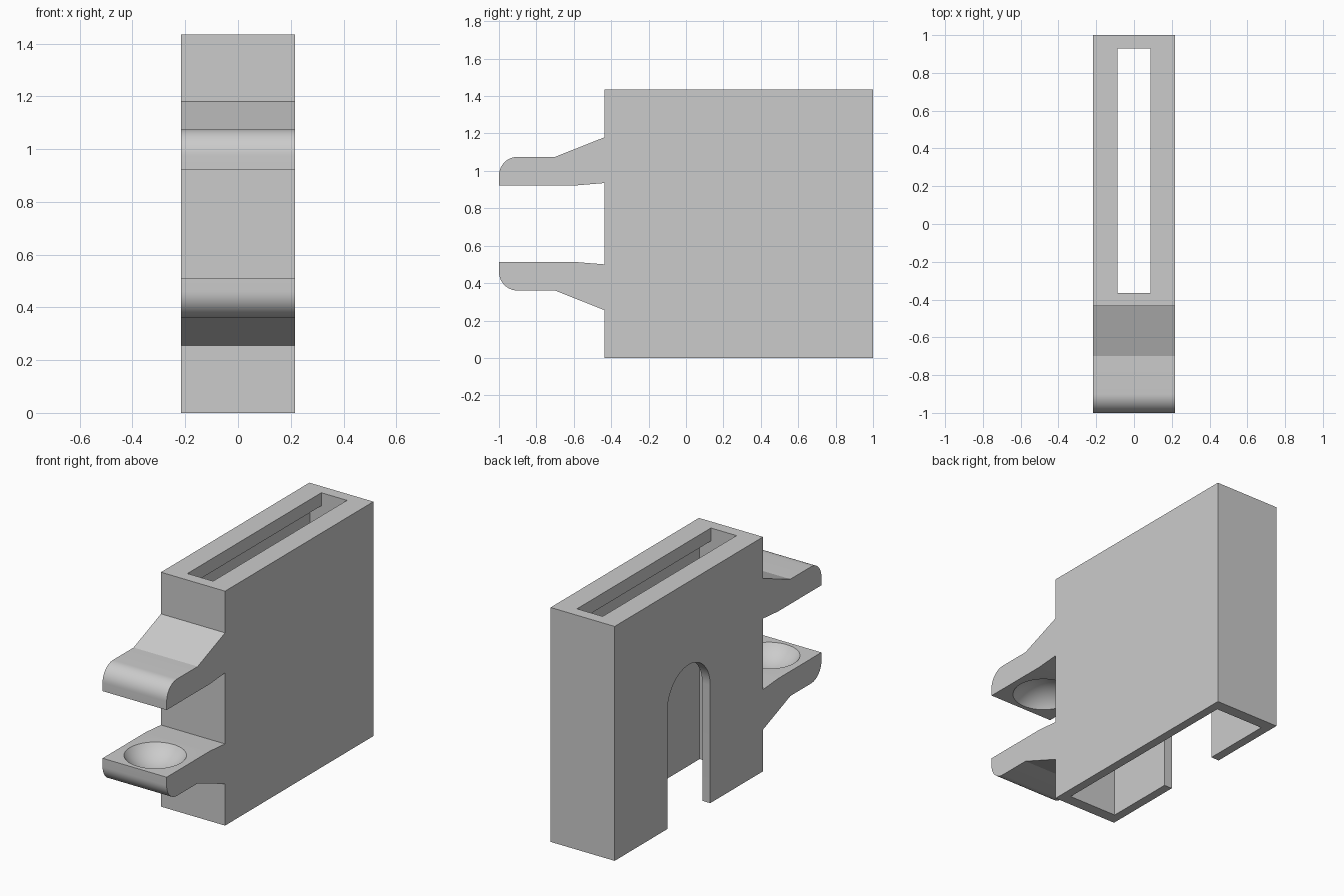
import bpy, bmesh, math

if "Cube" in bpy.data.objects:
    bpy.data.objects.remove(bpy.data.objects["Cube"], do_unlink=True)

HALF_W, HEIGHT = 0.217, 1.435
FRONT, BACK = -0.435, 1.0
END_WALL, SIDE_WALL, LIP = 0.07, 0.054, 0.08

grey = bpy.data.materials.new("plain grey")
grey.use_nodes = True
grey.diffuse_color = (0.6, 0.6, 0.6, 1)
grey.node_tree.nodes["Principled BSDF"].inputs["Base Color"].default_value = (0.6, 0.6, 0.6, 1)


def make_object(name, bm):
    bmesh.ops.recalc_face_normals(bm, faces=bm.faces)
    mesh = bpy.data.meshes.new(name)
    bm.to_mesh(mesh)
    bm.free()
    mesh.materials.append(grey)
    obj = bpy.data.objects.new(name, mesh)
    bpy.context.collection.objects.link(obj)
    return obj


def extrude_profile(name, points, x0, x1):
    """Prism from a (y, z) outline, running from x0 to x1."""
    bm = bmesh.new()
    face = bm.faces.new([bm.verts.new((x0, y, z)) for y, z in points])
    new = bmesh.ops.extrude_face_region(bm, geom=[face])["geom"]
    verts = [v for v in new if isinstance(v, bmesh.types.BMVert)]
    bmesh.ops.translate(bm, verts=verts, vec=(x1 - x0, 0, 0))
    return make_object(name, bm)


def box(name, x0, x1, y0, y1, z0, z1):
    return extrude_profile(name, [(y0, z0), (y1, z0), (y1, z1), (y0, z1)], x0, x1)


def arc(cy, cz, r, start, end, steps):
    angles = [math.radians(start + (end - start) * i / steps) for i in range(steps + 1)]
    return [(cy + r * math.cos(a), cz + r * math.sin(a)) for a in angles]


def cut(obj, cutter):
    """Subtract the cutter, bake the result, and discard the cutter."""
    mod = obj.modifiers.new("cut", "BOOLEAN")
    mod.operation = "DIFFERENCE"
    mod.solver = "EXACT"
    mod.object = cutter
    bpy.context.view_layer.update()
    graph = bpy.context.evaluated_depsgraph_get()
    mesh = bpy.data.meshes.new_from_object(obj.evaluated_get(graph))
    obj.modifiers.clear()
    obj.data = mesh
    bpy.data.objects.remove(cutter, do_unlink=True)


def smooth(obj):
    bpy.ops.object.select_all(action="DESELECT")
    obj.select_set(True)
    bpy.context.view_layer.objects.active = obj
    bpy.ops.object.shade_smooth_by_angle(angle=math.radians(20))


# Hollow housing: open at the bottom, narrower slot through the top
housing = box("housing", -HALF_W, HALF_W, FRONT, BACK, 0, HEIGHT)
inner = HALF_W - SIDE_WALL
y0, y1 = FRONT + END_WALL, BACK - END_WALL
cut(housing, box("cavity_cutter", -inner, inner, y0, y1, -0.1, HEIGHT - LIP))
cut(housing, box("slot_cutter", -0.087, 0.087, y0, y1, HEIGHT - 0.2, HEIGHT + 0.1))

# Round-topped opening in one side wall
mid, r = (FRONT + BACK) / 2, 0.207
arch = [(mid - r, -0.1), (mid + r, -0.1)] + arc(mid, 0.72, r, 0, 180, 32)
cut(housing, extrude_profile("arch_cutter", arch, -HALF_W - 0.1, -inner + 0.05))
smooth(housing)

# Pair of gripping arms, mirrored about mid height, each with a round dimple
upper = [(FRONT + 0.03, 1.18), (FRONT, 1.18), (-0.7, 1.075)]
upper += arc(-0.9, 0.975, 0.1, 90, 180, 12)
upper += [(-1, 0.923), (-0.58, 0.923), (FRONT, 0.935), (FRONT + 0.03, 0.935)]
DIMPLE_R, DIMPLE_DEPTH = 0.174, 0.09
ball_r = (DIMPLE_R ** 2 + DIMPLE_DEPTH ** 2) / (2 * DIMPLE_DEPTH)

for name, flip in (("upper_arm", False), ("lower_arm", True)):
    def place(z):
        return HEIGHT - z if flip else z
    arm = extrude_profile(name, [(y, place(z)) for y, z in upper], -HALF_W, HALF_W)
    bm = bmesh.new()
    bmesh.ops.create_uvsphere(bm, u_segments=48, v_segments=32, radius=ball_r)
    bmesh.ops.translate(bm, verts=bm.verts,
                        vec=(0, -0.8, place(0.923 + DIMPLE_DEPTH - ball_r)))
    cut(arm, make_object("dimple_cutter", bm))
    smooth(arm)
